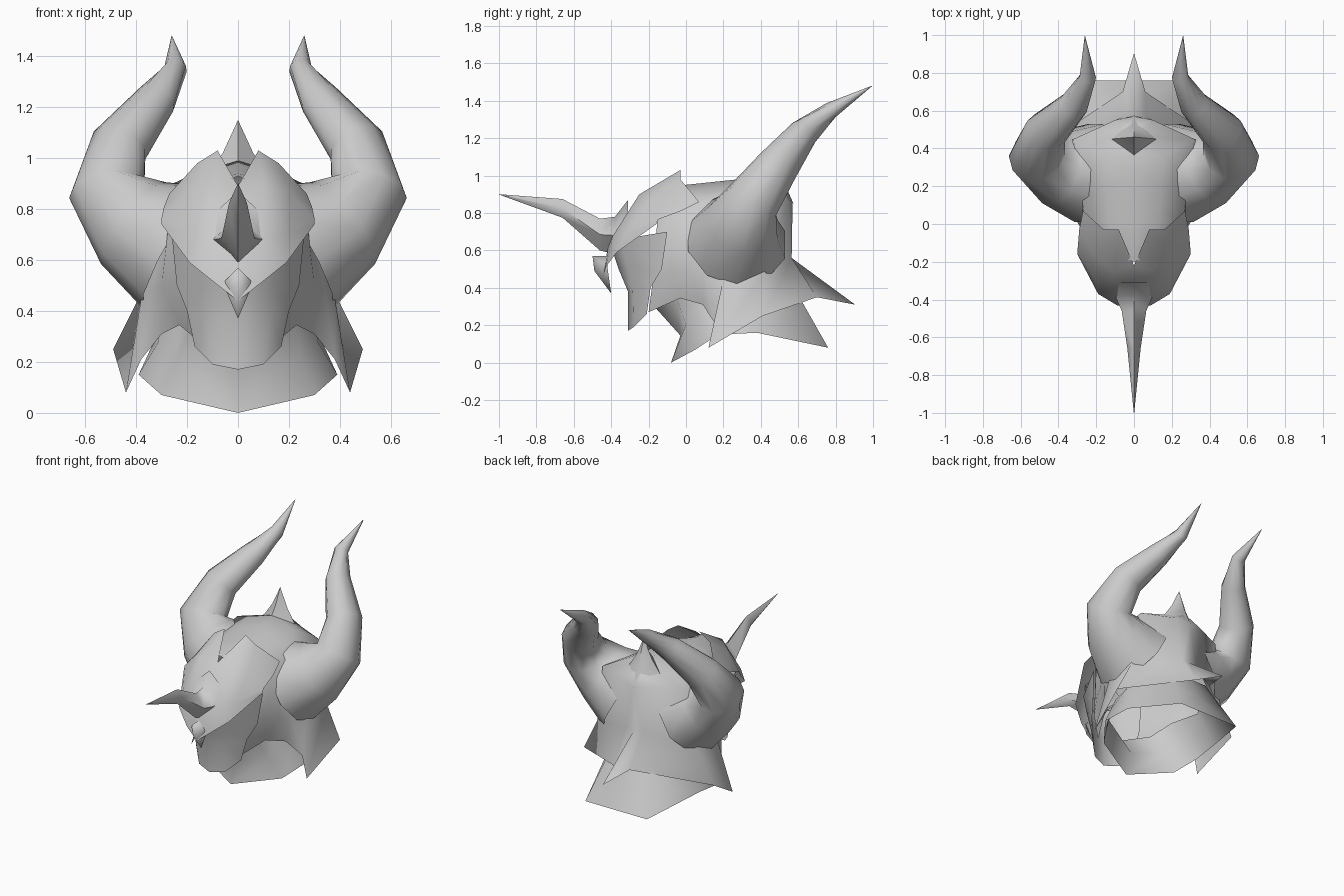
import bpy, bmesh, math
from mathutils import Vector

default_cube = bpy.data.objects.get("Cube")
if default_cube:
    bpy.data.objects.remove(default_cube, do_unlink=True)

grey = bpy.data.materials.new("plain_grey")
grey.use_nodes = True
grey_value = (0.6, 0.6, 0.6, 1)
grey.diffuse_color = grey_value
grey.node_tree.nodes["Principled BSDF"].inputs["Base Color"].default_value = grey_value


def finish(name, mesh_data, mirrored=True, sharp_angle=75):
    """Turn a bmesh into a shaded object, mirrored across the centre plane."""
    bmesh.ops.remove_doubles(mesh_data, verts=mesh_data.verts, dist=0.0005)
    bmesh.ops.recalc_face_normals(mesh_data, faces=mesh_data.faces)
    mesh = bpy.data.meshes.new(name)
    mesh_data.to_mesh(mesh)
    mesh_data.free()
    mesh.materials.append(grey)
    part = bpy.data.objects.new(name, mesh)
    bpy.context.collection.objects.link(part)
    if mirrored:
        modifier = part.modifiers.new("Mirror", "MIRROR")
        modifier.use_clip = True
        modifier.merge_threshold = 0.001
    bpy.ops.object.select_all(action="DESELECT")
    part.select_set(True)
    bpy.context.view_layer.objects.active = part
    bpy.ops.object.shade_smooth_by_angle(angle=math.radians(sharp_angle))
    return part


def skin(name, rows, closed=False, **options):
    """Stretch quads between rows that share the same number of points."""
    mesh_data = bmesh.new()
    grid = [[mesh_data.verts.new(point) for point in row] for row in rows]
    count = len(rows[0])
    for lower, upper in zip(grid, grid[1:]):
        for index in range(count if closed else count - 1):
            following = (index + 1) % count
            mesh_data.faces.new((lower[index], lower[following],
                                 upper[following], upper[index]))
    return finish(name, mesh_data, **options)


def blend(row_a, row_b, amount, lift=0.0):
    """Row of points part of the way between two other rows."""
    return [Vector(a).lerp(Vector(b), amount) + Vector((0, 0, lift))
            for a, b in zip(row_a, row_b)]


def ring(centre, normal, radius, sides=10):
    """Circle of points facing along a direction."""
    normal = Vector(normal).normalized()
    across = Vector((0, 1, 0)).cross(normal).normalized()
    upward = normal.cross(across)
    turns = [math.tau * step / sides for step in range(sides)]
    return [Vector(centre) + radius * (across * math.cos(turn) + upward * math.sin(turn))
            for turn in turns]


def diamond(y, z, half_width, half_height):
    """Four-cornered upright section on the centre plane."""
    return [(0, y, z + half_height), (half_width, y, z),
            (0, y, z - half_height), (-half_width, y, z)]


# Helmet shell: half rows running from the face round to the nape
rim = [(.14, -.2, .27), (.23, -.03, .345), (.3, .09, .31), (.38, .155, .21),
       (.44, .12, .08), (.49, .41, .25), (.06, .7, .35), (0, .905, .31)]
waist = [(.19, -.18, .42), (.25, -.08, .5), (.3, .01, .5), (.34, .1, .48),
         (.38, .2, .45), (.38, .42, .47), (.06, .565, .56), (0, .565, .56)]
temple = [(.2, -.15, .8), (.25, -.08, .83), (.26, .01, .84), (.27, .1, .85),
          (.29, .22, .86), (.32, .45, .87), (.1, .55, .87), (0, .57, .86)]
crown = [(0, -.2 + .095 * step, .93 + .01 * step) for step in range(len(rim))]
skin("helmet_shell", [rim, waist, temple, blend(temple, crown, .5, .02), crown])

# Flared collar below the helmet
collar_hem = [(0, -.08, 0), (.3, .05, .07), (.39, .17, .15),
              (.37, .38, .16), (.235, .76, .08), (0, .76, .08)]
collar_top = [(0, -.16, .29), (.18, -.05, .34), (.24, .1, .4),
              (.29, .3, .4), (.15, .55, .45), (0, .55, .45)]
collar_middle = blend(collar_hem, collar_top, .5)
collar_middle[0].y = -.03
skin("collar", [collar_hem, collar_middle, collar_top])

# Large side horns: a broad root on the shell, then a curving taper
horn_path = [(.24, .27, .65), (.41, .3, .745), (.515, .36, .87), (.465, .49, 1.05),
             (.32, .63, 1.23), (.245, .775, 1.35), (.26, .995, 1.48)]
horn_radii = [.275, .205, .15, .115, .08, .045, .001]
horn_rows = []
for index, (centre, radius) in enumerate(zip(horn_path, horn_radii)):
    before = Vector(horn_path[max(index - 1, 0)])
    after = Vector(horn_path[min(index + 1, len(horn_path) - 1)])
    horn_rows.append(ring(centre, after - before, radius))
skin("side_horns", horn_rows, closed=True)

# Face mask with a notched brow and a pointed lower edge
mask_brow = [(0, -.22, .89), (.08, -.03, 1.03), (.16, -.03, .98), (.27, .07, .86)]
mask_upper = [(0, -.29, .8), (.1, -.25, .9), (.2, -.18, .87), (.29, -.03, .81)]
mask_cheek = [(0, -.41, .66), (.1, -.39, .68), (.2, -.31, .7), (.3, -.15, .765)]
mask_edge = [(0, -.45, .44), (.09, -.43, .51), (.19, -.37, .59), (.3, -.16, .74)]
skin("face_mask", [mask_brow, mask_upper, mask_cheek, mask_edge])

# Jaw guard under the mask
jaw_top = [(0, -.4, .62), (.14, -.35, .66), (.26, -.1, .7)]
jaw_cheek = [(0, -.36, .5), (.14, -.31, .5), (.24, -.13, .5)]
jaw_middle = [(0, -.31, .38), (.13, -.285, .385), (.2, -.19, .4)]
jaw_hem = [(0, -.31, .17), (.1, -.28, .19), (.17, -.21, .26)]
skin("jaw_guard", [jaw_top, jaw_cheek, jaw_middle, jaw_hem])

# Nose horn growing out of a triangular brow
skin("nose_horn", [diamond(-.31, .72, .16, .15), diamond(-.38, .68, .1, .1),
                   diamond(-.46, .685, .065, .085), diamond(-.66, .825, .035, .05),
                   diamond(-1, .9, .001, .001)], closed=True, mirrored=False)

# Small beak at the bottom point of the mask
skin("beak", [[(0, -.5, .57), (0, -.42, .57)],
              [(0, -.49, .49), (.06, -.42, .51)],
              [(0, -.4, .37), (0, -.4, .37)]])

# Spike on top of the crown, running down into the back of the shell
spike_base = [(0, .35, .97), (.12, .45, .93), (0, .575, .85), (-.12, .45, .93)]
spike_tip = [(0, .46, 1.15)] * len(spike_base)
spike_middle = blend(spike_base, spike_tip, .5, -.02)
skin("crown_spike", [spike_base, spike_middle, spike_tip], closed=True, mirrored=False)
